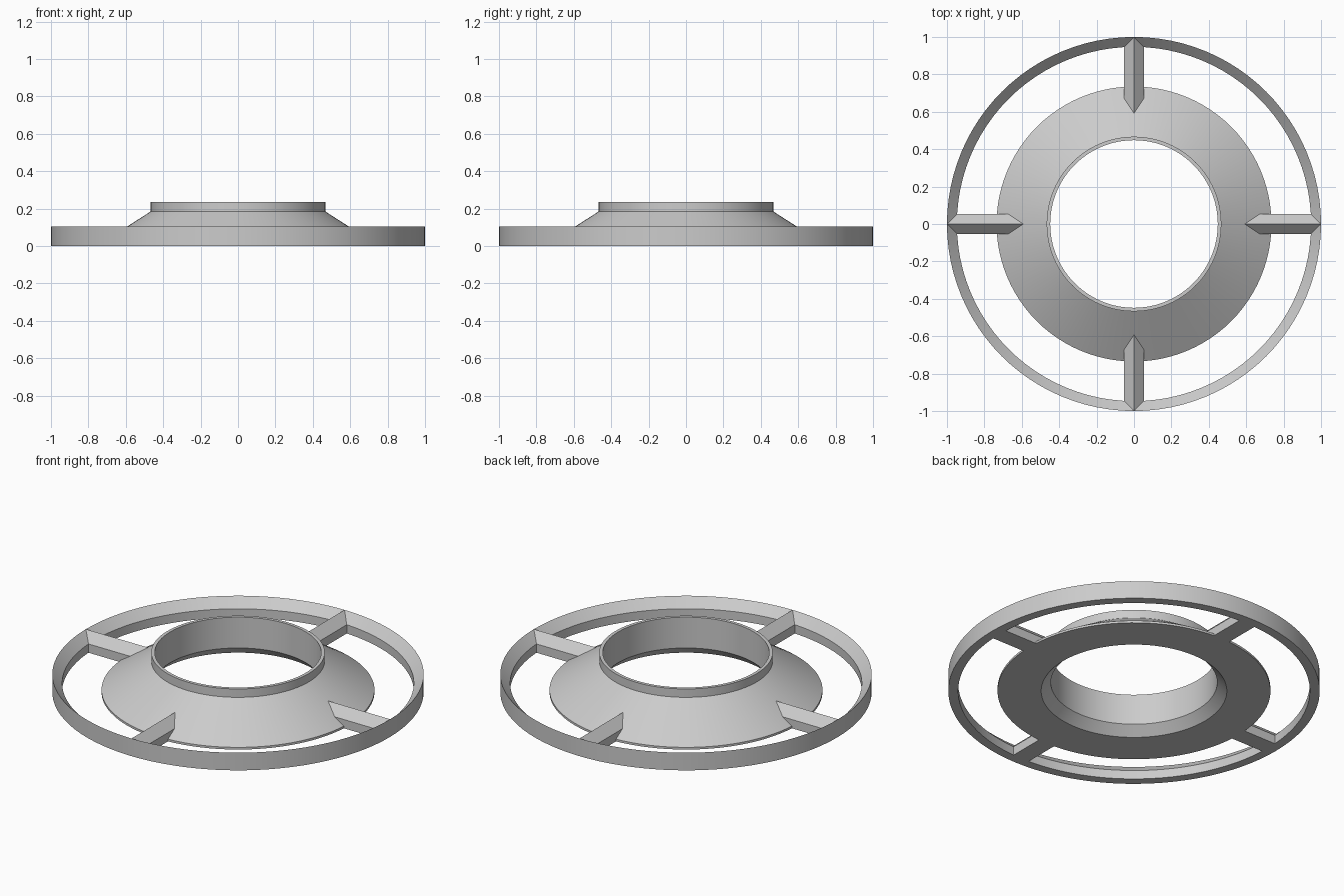
import bpy, bmesh, math
from mathutils import Matrix, Vector

cube = bpy.data.objects.get("Cube")
if cube:
    bpy.data.objects.remove(cube, do_unlink=True)

SEGMENTS = 96
RING_TOP = 0.105      # height of the outer ring and the spoke ridges
BEVEL = 0.053         # 45 degree slope shared by the ring and the spokes

grey = bpy.data.materials.new("light grey")
grey.use_nodes = True
colour = (0.6, 0.6, 0.6, 1)
grey.diffuse_color = colour
grey.node_tree.nodes["Principled BSDF"].inputs["Base Color"].default_value = colour


def finish(name, bm):
    bmesh.ops.recalc_face_normals(bm, faces=bm.faces)
    mesh = bpy.data.meshes.new(name)
    bm.to_mesh(mesh)
    bm.free()
    mesh.materials.append(grey)
    obj = bpy.data.objects.new(name, mesh)
    bpy.context.collection.objects.link(obj)
    return obj


def lathe(name, profile):
    """Revolve a closed (radius, height) profile around z."""
    bm = bmesh.new()
    loops = []
    for i in range(SEGMENTS):
        turn = Matrix.Rotation(math.tau * i / SEGMENTS, 3, 'Z')
        loops.append([bm.verts.new(turn @ Vector((r, 0, z))) for r, z in profile])
    n = len(profile)
    for i, a in enumerate(loops):
        b = loops[(i + 1) % SEGMENTS]
        for j in range(n):
            k = (j + 1) % n
            bm.faces.new((a[j], b[j], b[k], a[k]))
    obj = finish(name, bm)
    bpy.ops.object.select_all(action='DESELECT')
    obj.select_set(True)
    bpy.context.view_layer.objects.active = obj
    bpy.ops.object.shade_smooth_by_angle(angle=math.radians(25))


def spoke(name, angle):
    """Gabled bar running from inside the cone to the outer ring."""
    bm = bmesh.new()
    eave = RING_TOP - BEVEL
    section = [(-BEVEL, 0), (BEVEL, 0), (BEVEL, eave), (0, RING_TOP), (-BEVEL, eave)]
    face = bm.faces.new([bm.verts.new((0.56, y, z)) for y, z in section])
    out = bmesh.ops.extrude_face_region(bm, geom=[face], use_keep_orig=True)
    verts = [v for v in out["geom"] if isinstance(v, bmesh.types.BMVert)]
    bmesh.ops.translate(bm, verts=verts, vec=(0.438, 0, 0))
    bmesh.ops.rotate(bm, verts=bm.verts, matrix=Matrix.Rotation(angle, 3, 'Z'))
    finish(name, bm)


# Outer ring with a top that slopes inward
lathe("outer_ring", [(1, 0), (1, RING_TOP), (1 - BEVEL, RING_TOP - BEVEL), (1 - BEVEL, 0)])

# Conical hub with a short collar and a hole flared at the bottom
lathe("cone_hub", [(0.5, 0), (0.735, 0), (0.735, 0.013), (0.467, 0.185),
                   (0.467, 0.235), (0.448, 0.235), (0.448, 0.052)])

# Four spokes joining the hub and the ring
for i, side in enumerate(("left", "back", "right", "front")):
    spoke(side + "_spoke", i * math.pi / 2)
